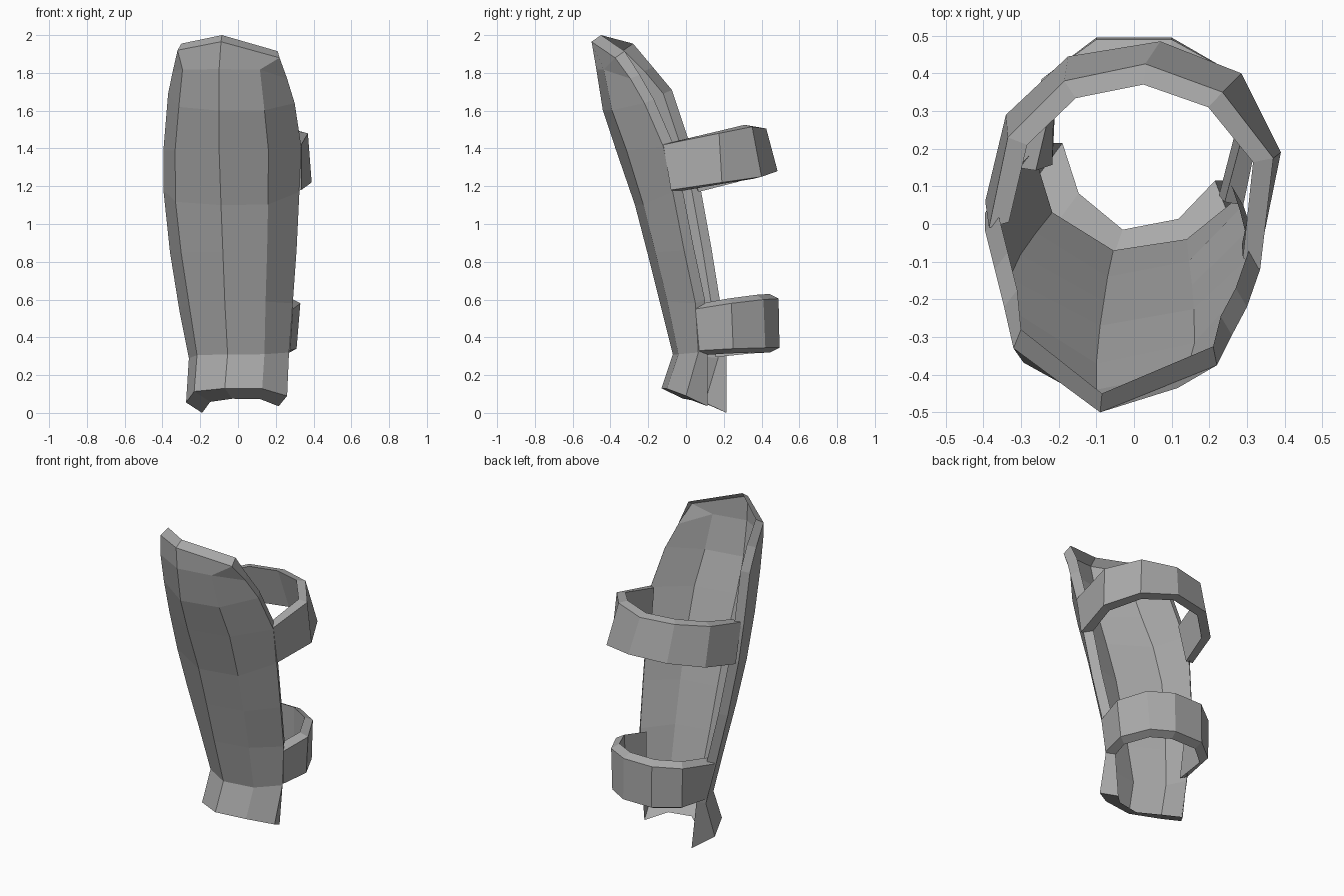
import bpy
import bmesh
from mathutils import Vector

cube = bpy.data.objects.get("Cube")
if cube:
    bpy.data.objects.remove(cube, do_unlink=True)

grey = bpy.data.materials.new("plain grey")
grey.use_nodes = True
grey.diffuse_color = (0.4, 0.4, 0.4, 1)
grey.node_tree.nodes["Principled BSDF"].inputs["Base Color"].default_value = (0.4, 0.4, 0.4, 1)


def finish(name, bm):
    mesh = bpy.data.meshes.new(name)
    bm.to_mesh(mesh)
    bm.free()
    mesh.materials.append(grey)
    obj = bpy.data.objects.new(name, mesh)
    bpy.context.collection.objects.link(obj)
    return obj


def ridge(centre, edge, fx, fy, fz):
    d = edge - centre
    return centre + Vector((d.x * fx, d.y * fy, d.z * fz))


# Shin plate rows, top to bottom: edge on the -x side, centre line, edge on the +x side
rows = [
    ((-.32, -.33, 1.92), (-.09, -.50, 1.965), (.22, -.375, 1.88)),
    ((-.345, -.22, 1.81), (-.10, -.475, 1.82), (.26, -.295, 1.77)),
    ((-.37, -.12, 1.69), (-.10, -.44, 1.60), (.30, -.22, 1.64)),
    ((-.395, -.02, 1.39), (-.10, -.37, 1.39), (.335, -.12, 1.41)),
    ((-.395, .03, 1.18), (-.09, -.27, 1.10), (.325, -.07, 1.17)),
    ((-.36, .09, .85), (-.08, -.205, .85), (.31, -.01, .86)),
    ((-.31, .14, .54), (-.07, -.14, .59), (.29, .05, .58)),
    ((-.26, .17, .29), (-.055, -.07, .31), (.27, .065, .32)),
    ((-.275, .10, .055), (-.07, -.13, .13), (.26, 0, .09)),
]

bm = bmesh.new()
grid = []
for i, row in enumerate(rows):
    left, mid, right = map(Vector, row)
    if i == 0:
        pts = [left, left, mid, right, right]
    else:
        pts = [left, ridge(mid, left, .79, .42, .22), mid,
               ridge(mid, right, .6, .22, .05), right]
    grid.append([bm.verts.new(p) for p in pts])
for a, b in zip(grid, grid[1:]):
    for j in range(4):
        bm.faces.new((a[j], b[j], b[j + 1], a[j + 1]))

# Inward lip around the whole plate border
border, lip = [], []


def add_lip(vert, offset):
    border.append(vert)
    lip.append(bm.verts.new(vert.co + Vector(offset)))


for j, dx in ((0, .02), (2, .005), (4, -.01)):
    add_lip(grid[0][j], (dx, .05, .035))
for row in grid[1:-1]:
    add_lip(row[4], (-.03, .05, .02))
for j, dx in reversed(list(enumerate((.085, .085, .04, -.01, -.045)))):
    add_lip(grid[-1][j], (dx, .115, -.055))
for row in reversed(grid[1:-1]):
    add_lip(row[0], (.035, .045, .02))
n = len(border)
for k in range(n):
    m = (k + 1) % n
    bm.faces.new((border[k], border[m], lip[m], lip[k]))
bmesh.ops.remove_doubles(bm, verts=bm.verts, dist=.0005)
finish("shin_plate", bm)


# Straps: open bands of four-cornered sections round the back of the leg
def strap(name, top, bottom, thickness, bevel):
    bm = bmesh.new()
    centre = Vector((0, .1, 0))
    sections = []
    for t, b in zip(top, bottom):
        corners = []
        for p, dz in ((t, bevel), (b, -bevel)):
            p = Vector(p)
            inward = centre - p
            inward.z = 0
            inner = p + inward.normalized() * thickness + Vector((0, 0, dz))
            corners.append((p, inner))
        (ot, it), (ob, ib) = corners
        sections.append([bm.verts.new(p) for p in (ot, it, ib, ob)])
    for a, b in zip(sections, sections[1:]):
        for k in range(4):
            m = (k + 1) % 4
            bm.faces.new((a[k], a[m], b[m], b[k]))
    bm.faces.new(sections[0])
    bm.faces.new(sections[-1])
    bmesh.ops.recalc_face_normals(bm, faces=bm.faces)
    finish(name, bm)


strap("upper_strap",
      [(.335, -.12, 1.42), (.37, .175, 1.48), (.235, .35, 1.515), (.03, .425, 1.505),
       (-.185, .38, 1.50), (-.335, .23, 1.47), (-.385, -.01, 1.42)],
      [(.335, -.08, 1.18), (.39, .19, 1.22), (.285, .40, 1.25), (.07, .485, 1.28),
       (-.175, .445, 1.27), (-.34, .29, 1.23), (-.395, .06, 1.18)],
      .055, .01)

strap("lower_strap",
      [(.29, .05, .55), (.33, .24, .58), (.245, .41, .60), (.10, .49, .605),
       (-.10, .49, .605), (-.245, .385, .59), (-.31, .15, .55)],
      [(.275, .07, .33), (.31, .25, .34), (.23, .42, .345), (.10, .495, .345),
       (-.10, .495, .345), (-.24, .385, .34), (-.265, .17, .32)],
      .05, .025)
